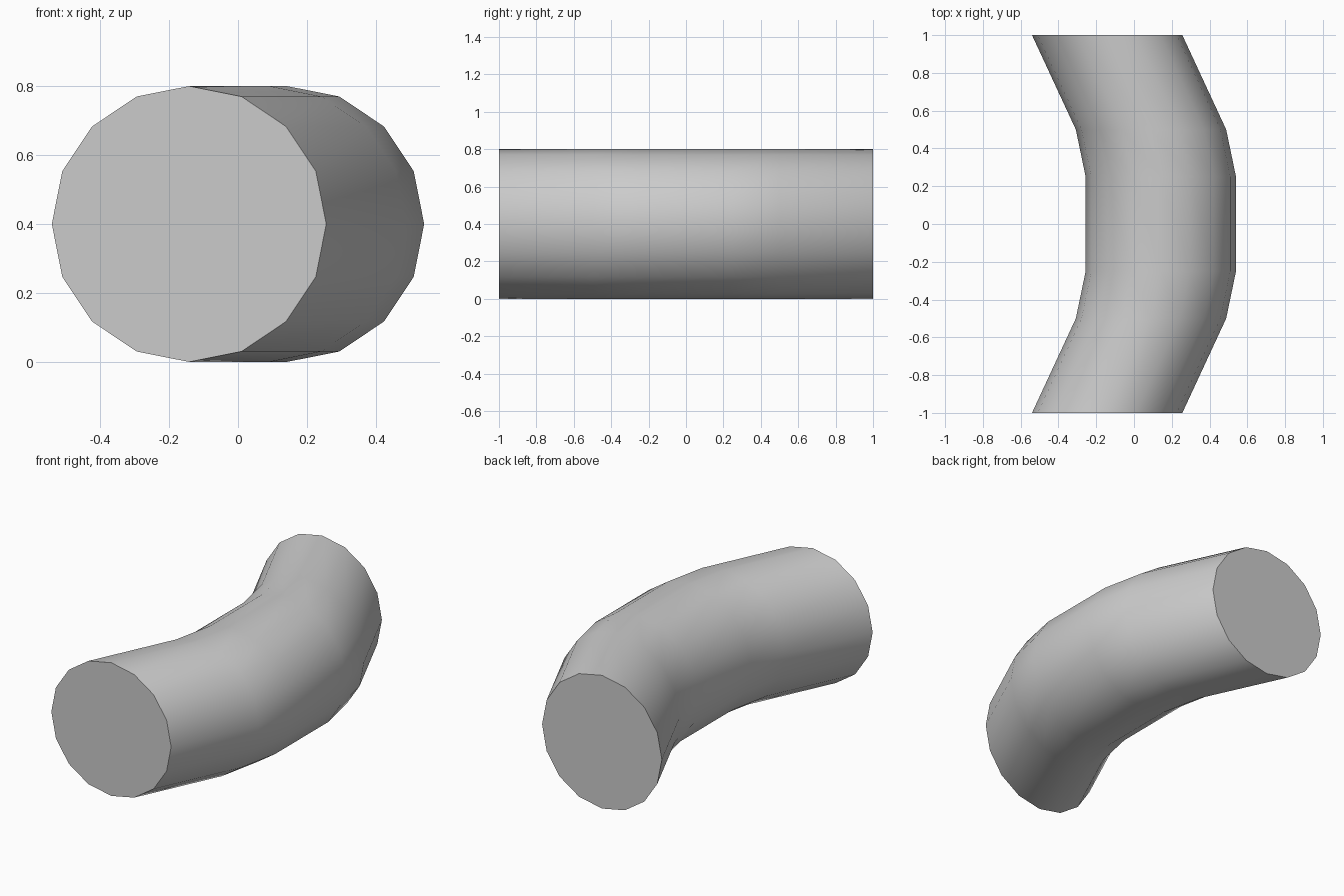
import bpy, bmesh, math

if "Cube" in bpy.data.objects:
    bpy.data.objects.remove(bpy.data.objects["Cube"])

SIDES, RADIUS = 16, 0.398
# pipe path: (y, centre x) for each ring
HALF = [(-1.0, -0.142), (-0.5, 0.09), (-0.25, 0.142)]
PATH = HALF + [(-y, x) for y, x in reversed(HALF)]

# bent pipe: rings kept parallel to the front plane
bm = bmesh.new()
rings = []
for y, cx in PATH:
    ring = []
    for i in range(SIDES):
        a = 2 * math.pi * i / SIDES
        ring.append(bm.verts.new((cx + RADIUS * math.cos(a), y, 0.4 + 0.4 * math.sin(a))))
    rings.append(ring)
for r0, r1 in zip(rings, rings[1:]):
    for i in range(SIDES):
        j = (i + 1) % SIDES
        bm.faces.new((r0[i], r0[j], r1[j], r1[i]))

# flat end caps
bm.faces.new(rings[0])
bm.faces.new(rings[-1])
bmesh.ops.recalc_face_normals(bm, faces=bm.faces)

mesh = bpy.data.meshes.new("bent_pipe")
bm.to_mesh(mesh)
bm.free()
pipe = bpy.data.objects.new("bent_pipe", mesh)
bpy.context.collection.objects.link(pipe)

# smooth body, sharp cap rims
bpy.context.view_layer.objects.active = pipe
pipe.select_set(True)
bpy.ops.object.shade_smooth_by_angle(angle=math.radians(40))
